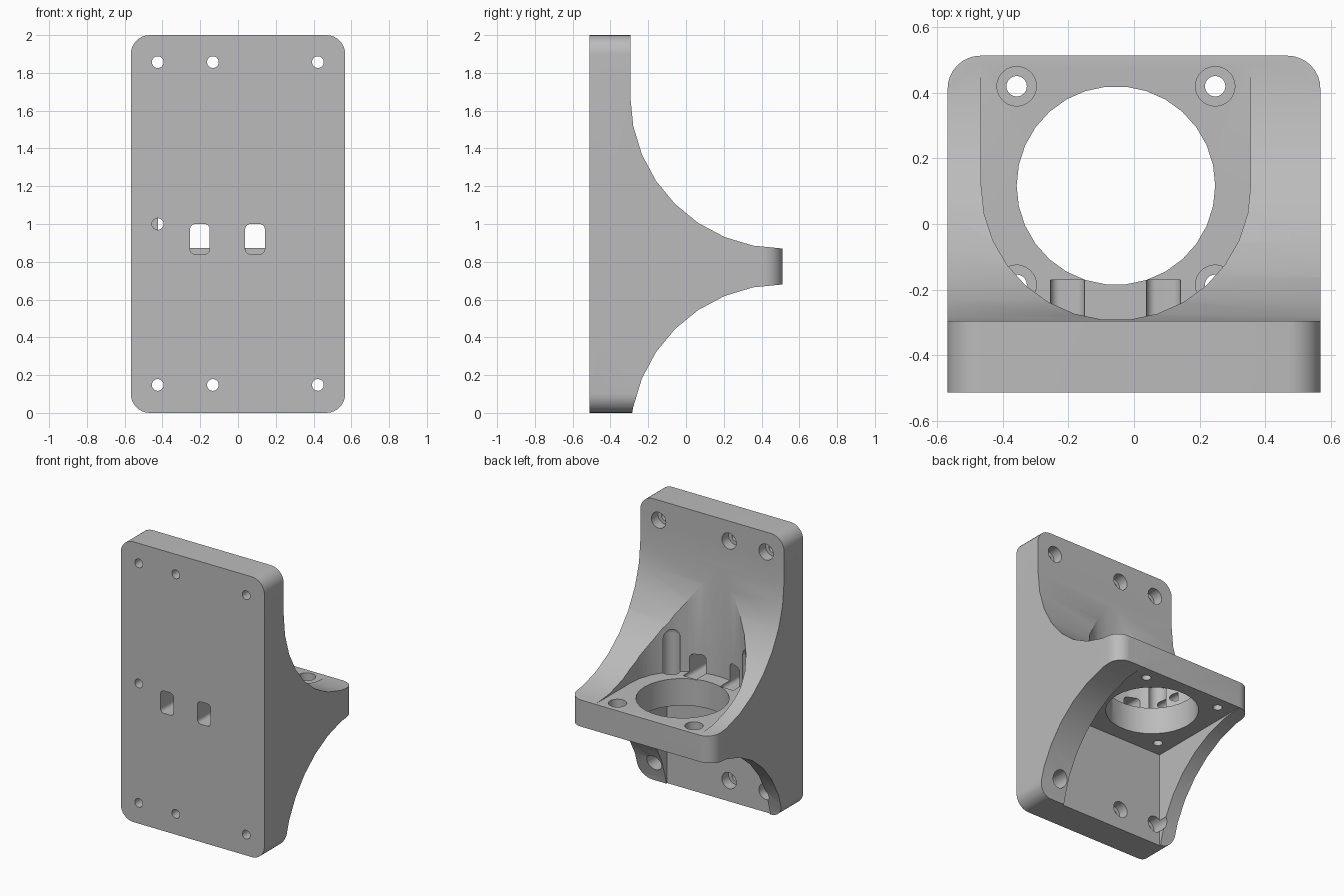
import bpy
import math
from mathutils import Vector

if "Cube" in bpy.data.objects:
    bpy.data.objects.remove(bpy.data.objects["Cube"])

grey = bpy.data.materials.new("plain_grey")
grey.use_nodes = True
GREY = (0.5, 0.5, 0.5, 1)
grey.diffuse_color = GREY
grey.node_tree.nodes["Principled BSDF"].inputs["Base Color"].default_value = GREY

# Main dimensions
HALF_X, FRONT, BACK, HEIGHT = 0.567, -0.512, 0.512, 2.0
PLATE_BACK = -0.295
SHELF_LOW, SHELF_TOP = 0.68, 0.87
SWEEP = BACK - PLATE_BACK
BORE_X, BORE_Y, BORE_R = -0.055, 0.117, 0.302
POCKET_R = 0.41
SEGMENTS = 30


def arc(cx, cy, r, start, end, steps):
    angles = [math.radians(start + (end - start) * i / steps) for i in range(steps + 1)]
    return [(cx + r * math.cos(a), cy + r * math.sin(a)) for a in angles]


def circle(cx, cy, r):
    return arc(cx, cy, r, 0, 360, SEGMENTS)[:-1]


def rounded(x0, x1, y0, y1, r):
    return (arc(x1 - r, y0 + r, r, -90, 0, 8) + arc(x1 - r, y1 - r, r, 0, 90, 8)
            + arc(x0 + r, y1 - r, r, 90, 180, 8) + arc(x0 + r, y0 + r, r, 180, 270, 8))


def prism(name, outline, axis, low, high):
    """Extrude a closed outline along one axis."""
    place = {"X": lambda p, d: Vector((d, p[0], p[1])),
             "Y": lambda p, d: Vector((p[0], d, p[1])),
             "Z": lambda p, d: Vector((p[0], p[1], d))}[axis]
    n = len(outline)
    verts = [place(p, d) for d in (low, high) for p in outline]
    faces = [list(range(n))[::-1], list(range(n, 2 * n))]
    faces += [[i, (i + 1) % n, n + (i + 1) % n, n + i] for i in range(n)]
    if axis == "Y":
        faces = [f[::-1] for f in faces]
    mesh = bpy.data.meshes.new(name)
    mesh.from_pydata(verts, [], faces)
    mesh.materials.append(grey)
    obj = bpy.data.objects.new(name, mesh)
    bpy.context.collection.objects.link(obj)
    return obj


def combine(tool, operation="DIFFERENCE"):
    """Apply a boolean to the bracket and discard the tool."""
    mod = bracket.modifiers.new("shape", "BOOLEAN")
    mod.operation, mod.solver, mod.object = operation, "EXACT", tool
    bpy.context.view_layer.objects.active = bracket
    bpy.ops.object.modifier_apply(modifier=mod.name)
    bpy.data.objects.remove(tool)


def drill(x, z, r, low, high):
    combine(prism("drill", circle(x, z, r), "Y", low, high))


def bore(x, y, r, low, high):
    combine(prism("bore", circle(x, y, r), "Z", low, high))


# Plate and shelf side profile with two concave sweeps
profile = [(FRONT, 0), (PLATE_BACK + 0.01, 0)]
profile += [p for p in arc(BACK, SHELF_LOW - SWEEP, SWEEP, 180, 90, 8) if p[1] > 0.01]
profile += arc(BACK, SHELF_TOP + SWEEP, SWEEP, 270, 180, 8)
profile += [(PLATE_BACK, HEIGHT), (FRONT, HEIGHT)]
bracket = prism("mounting_bracket", profile, "X", -HALF_X, HALF_X)

# Rounded plate and shelf corners
combine(prism("front_outline", rounded(-HALF_X, HALF_X, 0, HEIGHT, 0.1), "Y", -1, 1), "INTERSECT")
combine(prism("top_outline", rounded(-HALF_X, HALF_X, -1, BACK, 0.1), "Z", -1, 3), "INTERSECT")

# Round-fronted pocket above the shelf
left, right = BORE_X - POCKET_R, BORE_X + POCKET_R
pocket = arc(BORE_X, BORE_Y, POCKET_R, 180, 360, SEGMENTS // 2) + [(right, 1), (left, 1)]
combine(prism("upper_pocket", pocket, "Z", SHELF_TOP + 0.002, 3))

# Square pocket below the shelf
square = [(left, PLATE_BACK), (right, PLATE_BACK), (right, 1), (left, 1)]
combine(prism("lower_pocket", square, "Z", -1, SHELF_LOW))

# Large shelf opening
bore(BORE_X, BORE_Y, BORE_R, 0.5, 1.2)

# Shelf screw holes; the front pair has dome-topped head clearance in the wall
for sx in (-1, 1):
    for sy in (-1, 1):
        x, y = BORE_X + sx * BORE_R, BORE_Y + sy * BORE_R
        bore(x, y, 0.031, 0.5, 1.0)
        bore(x, y, 0.06, 0.77, 1.12)
        if sy < 0:
            bpy.ops.mesh.primitive_uv_sphere_add(
                segments=SEGMENTS, ring_count=16, radius=0.0595, location=(x, y, 1.12))
            dome = bpy.context.object
            dome.data.materials.append(grey)
            combine(dome)

# Plate screw holes with recessed heads at the back
for x in (-0.425, -0.133, 0.423):
    for z in (0.148, 1.857):
        drill(x, z, 0.031, -1, 0)
        drill(x, z, 0.057, -0.37, 0.6)

# Blind side hole and the two cable slots
drill(-0.425, 1.0, 0.031, -1, -0.06)
for x in (-0.202, 0.09):
    combine(prism("slot", rounded(x - 0.052, x + 0.052, 0.84, 1.0, 0.028), "Y", -1, -0.17))

# Smooth curves with crisp edges
bpy.ops.object.select_all(action="DESELECT")
bracket.select_set(True)
bpy.context.view_layer.objects.active = bracket
bpy.ops.object.shade_smooth_by_angle(angle=math.radians(25))
